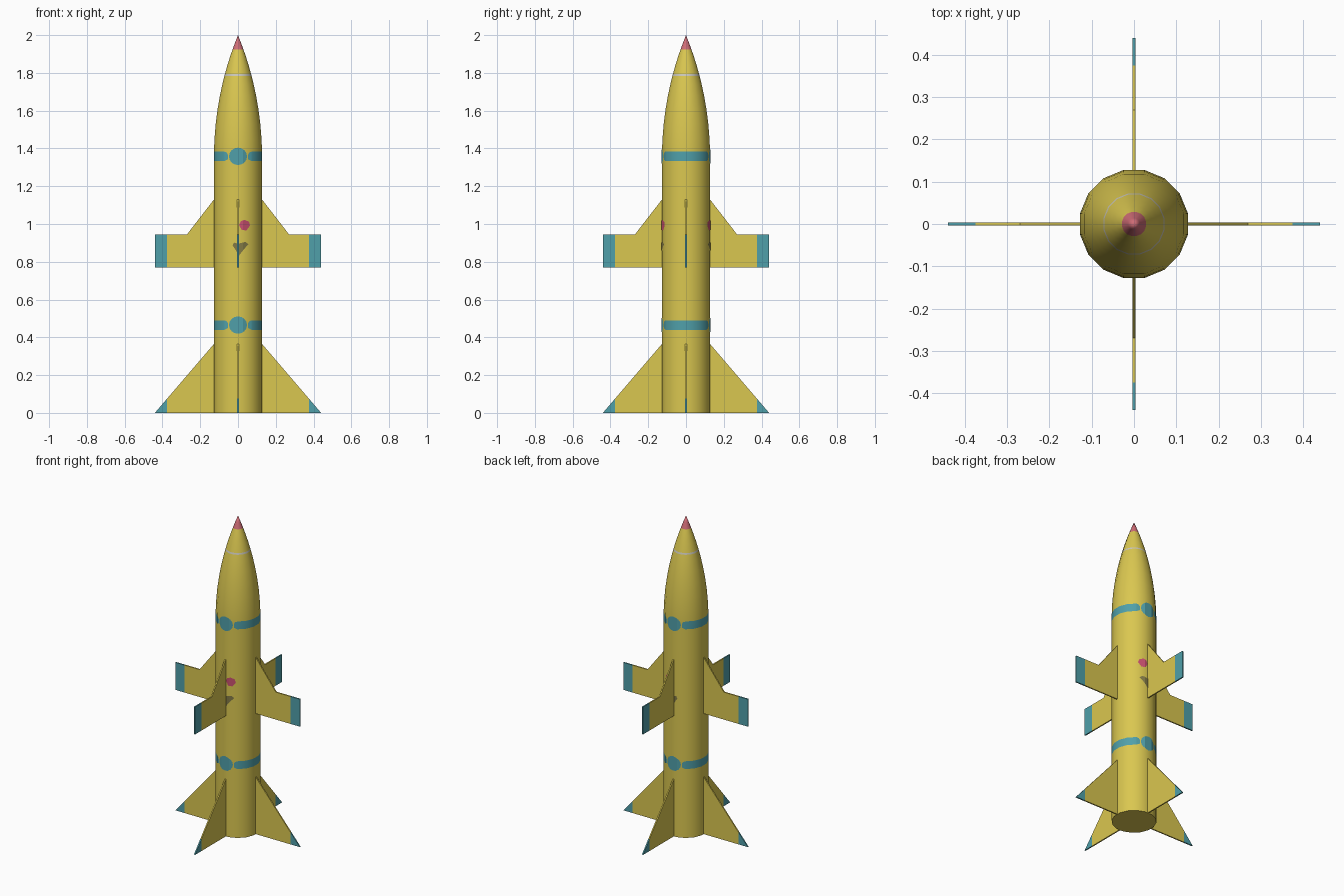
import bpy, bmesh, math
from mathutils import Vector

if "Cube" in bpy.data.objects:
    bpy.data.objects.remove(bpy.data.objects["Cube"])

def mat(name, rgb):
    m = bpy.data.materials.new(name)
    m.diffuse_color = (*rgb, 1)
    m.use_nodes = True
    m.node_tree.nodes["Principled BSDF"].inputs["Base Color"].default_value = m.diffuse_color
    return m

YELLOW = mat("yellow", (0.70, 0.57, 0.08))
TEAL = mat("teal", (0.08, 0.35, 0.40))
RED = mat("nose_red", (0.62, 0.15, 0.18))
PINK = mat("pink", (0.58, 0.08, 0.16))
OLIVE = mat("olive_grey", (0.22, 0.19, 0.06))
WHITE = mat("pale_grey", (0.60, 0.58, 0.50))

SIDES, R = 16, 0.13
STEP = 2 * math.pi / SIDES

def new_object(name, bm, mats):
    me = bpy.data.meshes.new(name)
    bm.to_mesh(me)
    bm.free()
    for m in mats:
        me.materials.append(m)
    ob = bpy.data.objects.new(name, me)
    bpy.context.collection.objects.link(ob)
    return ob

# Body: cylinder with a tangent ogive nose
OGIVE = 1.35
def radius(z):
    if z <= OGIVE:
        return R
    length = 2.0 - OGIVE
    rho = (R * R + length * length) / (2 * R)
    return math.sqrt(rho * rho - (z - OGIVE) ** 2) + R - rho

levels = [0, 0.44, 0.49, 1.333, 1.383, 1.45, 1.53, 1.61, 1.68, 1.74,
          1.783, 1.793, 1.84, 1.885, 1.925, 1.965]
bm = bmesh.new()
rings = []
for z in levels:
    r = radius(z)
    rings.append([bm.verts.new((r * math.cos((i + 0.5) * STEP), r * math.sin((i + 0.5) * STEP), z))
                  for i in range(SIDES)])
bm.faces.new(rings[0][::-1])
for lo, hi in zip(rings, rings[1:]):
    for i in range(SIDES):
        j = (i + 1) % SIDES
        bm.faces.new((lo[i], lo[j], hi[j], hi[i]))
tip = bm.verts.new((0, 0, 2))
for i in range(SIDES):
    bm.faces.new((rings[-1][i], rings[-1][(i + 1) % SIDES], tip))
for f in bm.faces:
    c = f.calc_center_median()
    if (0.44 < c.z < 0.49 or 1.333 < c.z < 1.383) and abs(c.x) > 0.06:
        f.material_index = 1          # stripes, open at front and back
    elif 1.783 < c.z < 1.793:
        f.material_index = 2          # nose ring
    elif c.z > 1.925:
        f.material_index = 3          # nose tip
body = new_object("rocket_body", bm, [YELLOW, TEAL, WHITE, RED])
bpy.context.view_layer.objects.active = body
body.select_set(True)
bpy.ops.object.shade_smooth_by_angle(angle=math.radians(30))
body.select_set(False)

# Fins: flat profiles with teal tips, four of each
def fins(name, outline, t=0.004):
    for k in range(4):
        bm = bmesh.new()
        a = [bm.verts.new((x, -t, z)) for x, z in outline]
        face = bm.faces.new(a)
        out = bmesh.ops.extrude_face_region(bm, geom=[face])
        bmesh.ops.translate(bm, vec=(0, 2 * t, 0),
                            verts=[g for g in out["geom"] if isinstance(g, bmesh.types.BMVert)])
        bmesh.ops.bisect_plane(bm, geom=bm.verts[:] + bm.edges[:] + bm.faces[:],
                               plane_co=(0.375, 0, 0), plane_no=(1, 0, 0))
        bmesh.ops.recalc_face_normals(bm, faces=bm.faces[:])
        for f in bm.faces:
            f.material_index = int(f.calc_center_median().x > 0.376)
        ob = new_object(f"{name}_{k + 1}", bm, [YELLOW, TEAL])
        ob.rotation_euler.z = k * math.pi / 2

fins("middle_fin", [(0.115, 0.77), (0.44, 0.77), (0.44, 0.945), (0.27, 0.945),
                    (0.127, 1.13), (0.115, 1.13)])
fins("tail_fin", [(0.115, 0), (0.44, 0), (0.127, 0.365), (0.115, 0.365)])

# Painted markings: thin plates folded onto the body facets, front and back
X1, Y1 = R * math.sin(STEP / 2), R * math.cos(STEP / 2)
X2, Y2 = R * math.sin(STEP * 1.5), R * math.cos(STEP * 1.5)
def surface(x):
    x = abs(x)
    return Y1 if x <= X1 else Y1 + (x - X1) * (Y2 - Y1) / (X2 - X1)

def marking(name, points, m):
    for side, s in (("front", -1), ("back", 1)):
        bm = bmesh.new()
        bm.faces.new([bm.verts.new((x, 0, z)) for x, z in points])
        for cut in (-X1, X1):
            bmesh.ops.bisect_plane(bm, geom=bm.verts[:] + bm.edges[:] + bm.faces[:],
                                   plane_co=(cut, 0, 0), plane_no=(1, 0, 0))
        for v in bm.verts:
            v.co.y = s * (surface(v.co.x) + 0.0015)
        bm.normal_update()
        for f in bm.faces:
            if f.normal.y * s < 0:
                f.normal_flip()
        new_object(f"{name}_{side}", bm, [m])

for label, z in (("lower", 0.465), ("upper", 1.358)):
    marking(f"{label}_disc", [(0.048 * math.cos(a * math.pi / 8), z + 0.046 * math.sin(a * math.pi / 8))
                              for a in range(16)], TEAL)
    for name, s in (("left", -1), ("right", 1)):
        marking(f"{label}_stripe_end_{name}",
                [(s * 0.054, z - 0.016), (s * 0.0722, z - 0.025),
                 (s * 0.0722, z + 0.025), (s * 0.060, z + 0.020), (s * 0.054, z + 0.010)], TEAL)
marking("pink_patch", [(0.005, 0.995), (0.02, 0.968), (0.045, 0.966), (0.064, 0.992),
                       (0.058, 1.012), (0.035, 1.022), (0.015, 1.015)], PINK)
marking("olive_patch", [(-0.028, 0.885), (-0.012, 0.862), (0.005, 0.832), (0.028, 0.862),
                        (0.055, 0.893), (0.04, 0.905), (0.0, 0.896), (-0.022, 0.902)], OLIVE)
